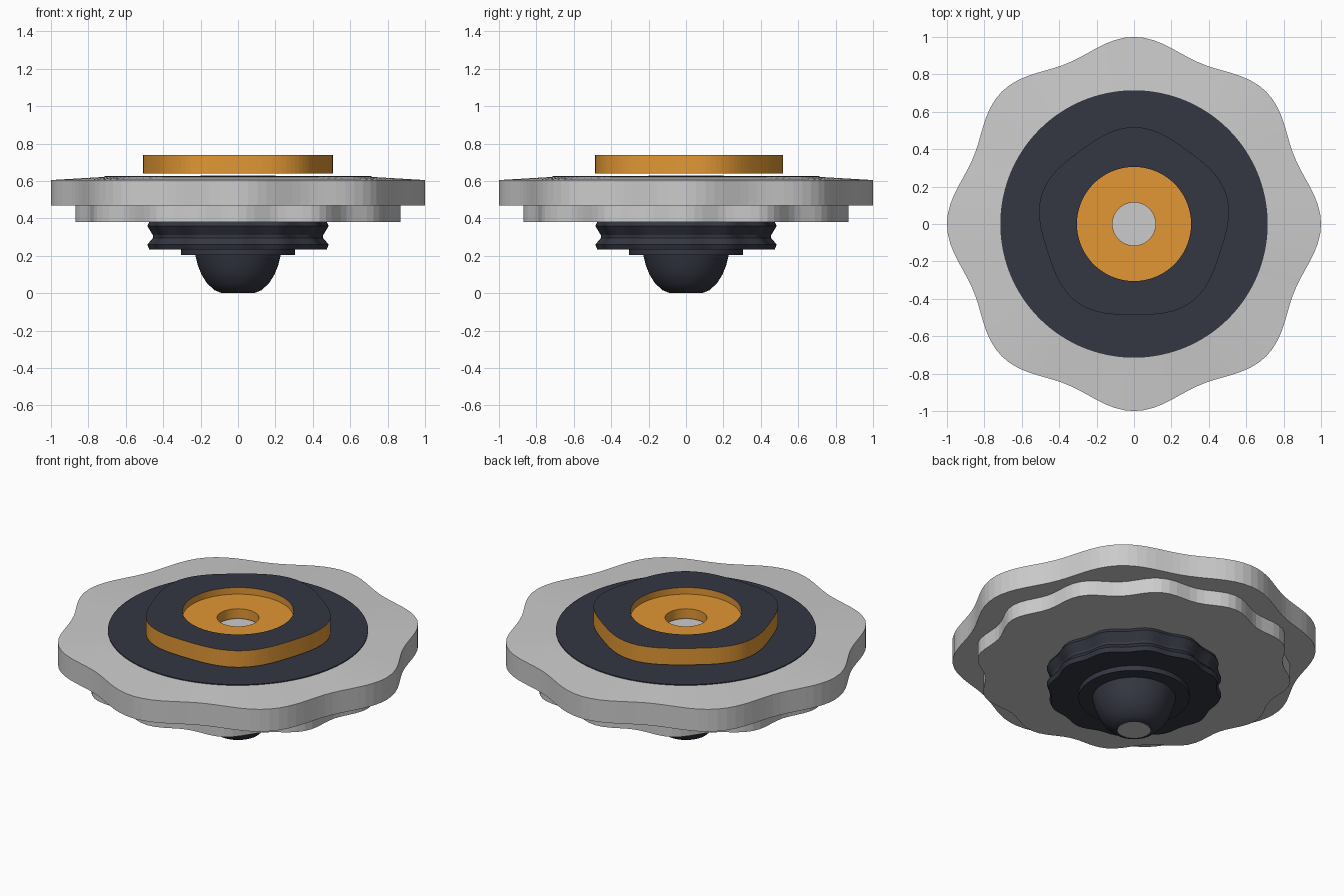
import bpy, bmesh
from math import cos, sin, pi

if "Cube" in bpy.data.objects:
    bpy.data.objects.remove(bpy.data.objects["Cube"])

SEGS = 120


def material(name, color):
    m = bpy.data.materials.new(name)
    m.diffuse_color = (*color, 1)
    m.use_nodes = True
    m.node_tree.nodes["Principled BSDF"].inputs["Base Color"].default_value = m.diffuse_color
    return m


DARK = material("dark", (0.035, 0.038, 0.055))
ORANGE = material("orange", (0.75, 0.31, 0.035))


def turned(name, profile, mats=(), bands=None, lobes=0, amp=0, phase=0, closed=False, smooth=False):
    """Revolve (radius, z[, round]) points; radii ripple unless marked round."""
    bm = bmesh.new()
    rings = []
    for p in profile:
        ring = []
        for i in range(SEGS):
            a = 2 * pi * i / SEGS
            ripple = 0 if len(p) > 2 else amp * cos(lobes * (a - phase))
            r = p[0] + ripple
            ring.append(bm.verts.new((r * cos(a), r * sin(a), p[1])))
        rings.append(ring)
    pairs = list(zip(rings, rings[1:]))
    if closed:
        pairs.append((rings[-1], rings[0]))
    for k, (lo, hi) in enumerate(pairs):
        for i in range(SEGS):
            j = (i + 1) % SEGS
            f = bm.faces.new((lo[i], lo[j], hi[j], hi[i]))
            f.material_index = bands[k] if bands else 0
    if not closed:
        bm.faces.new(rings[0][::-1])
        bm.faces.new(rings[-1])
    bmesh.ops.recalc_face_normals(bm, faces=bm.faces)
    me = bpy.data.meshes.new(name)
    bm.to_mesh(me)
    bm.free()
    for m in mats:
        me.materials.append(m)
    ob = bpy.data.objects.new(name, me)
    bpy.context.collection.objects.link(ob)
    if smooth:
        bpy.context.view_layer.objects.active = ob
        ob.select_set(True)
        bpy.ops.object.shade_smooth_by_angle()
        ob.select_set(False)
    return ob


# Rounded tip with a plain grey end cap
turned("tip", [(0.09, 0.002), (0.125, 0.016), (0.165, 0.052), (0.195, 0.1),
               (0.215, 0.15), (0.23, 0.21)], [DARK], smooth=True)
turned("tip_cap", [(0.09, 0), (0.09, 0.002)])

# Collar and grooved, rippled grip
turned("collar", [(0.305, 0.205), (0.305, 0.24)], [DARK])
turned("grip", [(0.465, 0.235), (0.475, 0.26), (0.445, 0.295), (0.445, 0.31),
                (0.475, 0.36), (0.465, 0.38)], [DARK], lobes=12, amp=0.01)

# Lower and upper wavy plates
turned("lower_plate", [(0.845, 0.38), (0.845, 0.47)], lobes=12, amp=0.025)
turned("upper_plate", [(0.965, 0.47), (0.965, 0.605), (0.71, 0.622, 1)], lobes=8, amp=0.035)

# Dark disc on the top with grey centre
turned("top_disc", [(0.715, 0.62), (0.715, 0.627)], [DARK])
turned("centre_disc", [(0.2, 0.627), (0.2, 0.63)])

# Five-sided orange ring with a dark top face and stepped recess
turned("face_ring", [(0.502, 0.64), (0.502, 0.74), (0.305, 0.74, 1), (0.305, 0.70, 1),
                     (0.115, 0.70, 1), (0.115, 0.64, 1)], [ORANGE, DARK],
       bands=[0, 1, 0, 0, 0, 0], lobes=5, amp=0.016, phase=pi / 2, closed=True)
